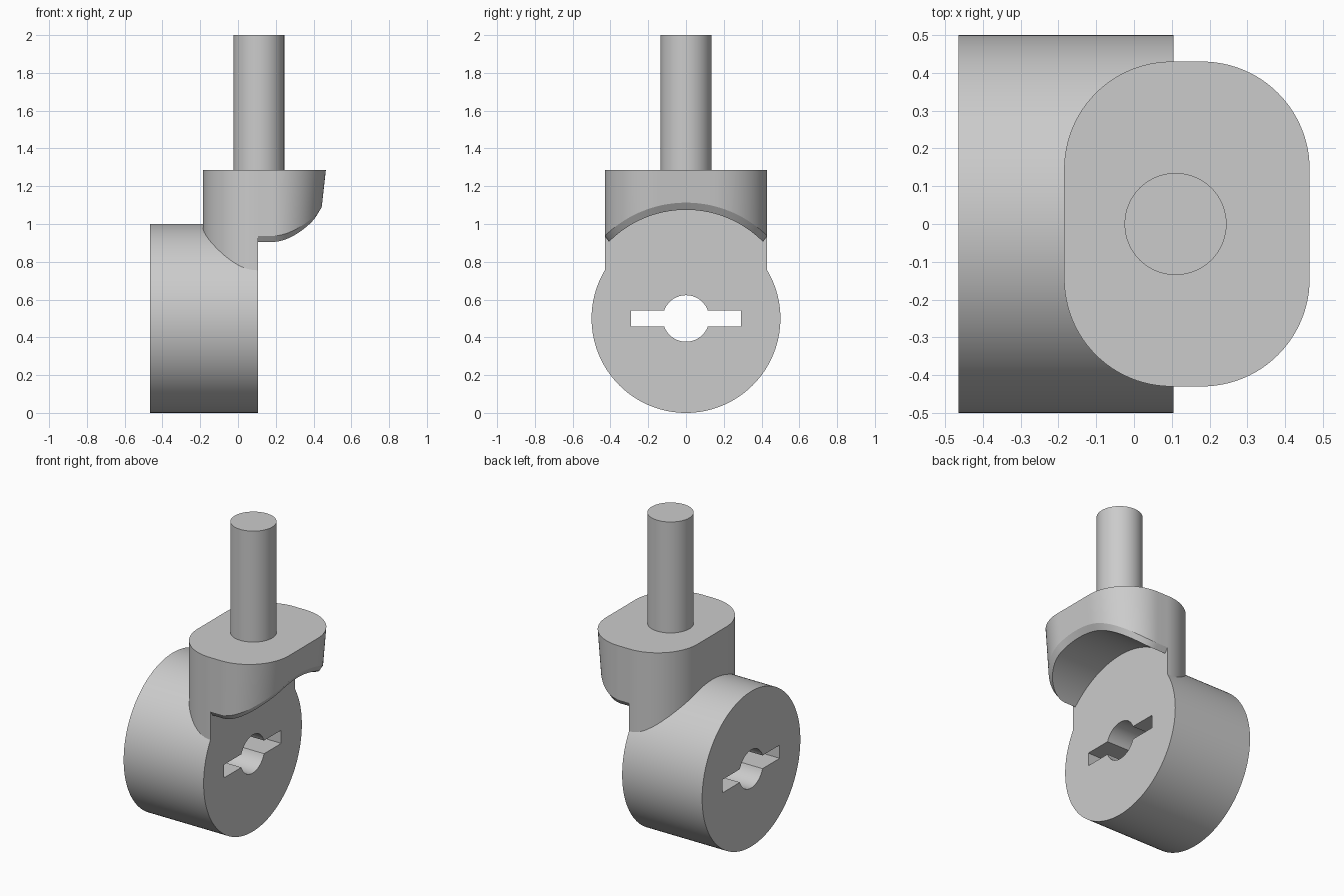
import bpy, bmesh, math
from mathutils import Matrix

cube = bpy.data.objects.get("Cube")
if cube:
    bpy.data.objects.remove(cube, do_unlink=True)

grey = bpy.data.materials.new("plain grey")
grey.use_nodes = True
grey.diffuse_color = (0.6, 0.6, 0.6, 1)
grey.node_tree.nodes["Principled BSDF"].inputs["Base Color"].default_value = (0.6, 0.6, 0.6, 1)

TOP, FACE = 1.285, 0.105        # head top height, wheel face x
AXLE, WHEEL_R = 0.5, 0.5


def finish(ob):
    ob.data.materials.clear()
    ob.data.materials.append(grey)
    bpy.ops.object.select_all(action='DESELECT')
    ob.select_set(True)
    bpy.context.view_layer.objects.active = ob
    bpy.ops.object.shade_smooth_by_angle(angle=math.radians(25))


def arc(cx, cy, r, a0, a1, n):
    return [(cx + r * math.cos(a0 + (a1 - a0) * i / n),
             cy + r * math.sin(a0 + (a1 - a0) * i / n)) for i in range(n + 1)]


# Wheel: disc with a keyed through-hole, extruded along x
def wheel():
    half, r = 0.0425, 0.123
    a = math.asin(half / r)
    upper = [(0.29, half)] + arc(0, 0, r, a, math.pi - a, 24) + [(-0.29, half)]
    keyhole = upper + [(-x, -y) for x, y in upper]
    rim = arc(0, 0, WHEEL_R, 0, 2 * math.pi, 128)[:-1]
    curve = bpy.data.curves.new("wheel", 'CURVE')
    curve.dimensions = '2D'
    curve.fill_mode = 'BOTH'
    curve.extrude = 0.285
    for loop in (rim, keyhole):
        s = curve.splines.new('POLY')
        s.points.add(len(loop) - 1)
        for p, (x, y) in zip(s.points, loop):
            p.co = (x, y, 0, 1)
        s.use_cyclic_u = True
    ob = bpy.data.objects.new("wheel", curve)
    bpy.context.collection.objects.link(ob)
    bpy.ops.object.select_all(action='DESELECT')
    ob.select_set(True)
    bpy.context.view_layer.objects.active = ob
    bpy.ops.object.convert(target='MESH')
    ob = bpy.context.object
    ob.name = "wheel"
    turn = Matrix(((0, 0, 1, FACE - 0.285), (1, 0, 0, 0), (0, 1, 0, AXLE), (0, 0, 0, 1)))
    ob.data.transform(turn)
    bm = bmesh.new()
    bm.from_mesh(ob.data)
    bmesh.ops.remove_doubles(bm, verts=bm.verts, dist=1e-5)
    bmesh.ops.recalc_face_normals(bm, faces=bm.faces)
    bm.to_mesh(ob.data)
    bm.free()
    finish(ob)


# Head: rounded block, its +x side overhanging with an arched, chamfered underside
def head():
    r, yc, xr, xl, low = 0.285, 0.145, 0.18, 0.1, 0.7
    bevel, draft, q = 0.022, 0.11, math.pi / 2

    def side(rad):
        flat = [(xr + rad, yc * (i / 6 - 1)) for i in range(1, 12)]
        return [(FACE, -yc - rad)] + arc(xr, -yc, rad, -q, 0, 24) + flat \
            + arc(xr, yc, rad, 0, q, 24) + [(FACE, yc + rad)]

    def arch(y, rad):
        return AXLE + math.sqrt(rad * rad - y * y)

    def slope(x, z):
        return x - draft * (TOP - z) * max(0, (x - xr) / r)

    bm = bmesh.new()
    new = bm.verts.new
    outer, inner = side(r), side(r - bevel)
    rim = [new((x, y, TOP)) for x, y in outer]
    edge = [new((slope(x, arch(y, 0.613)), y, arch(y, 0.613))) for x, y in outer]
    lip = [new((slope(x, arch(y, 0.575)), y, arch(y, 0.575))) for x, y in inner]
    back = [lip[0]] + [new((FACE, y, arch(y, 0.575))) for x, y in inner[1:-1]] + [lip[-1]]
    for a, b in ((rim, edge), (edge, lip), (lip, back)):
        for i in range(len(a) - 1):
            vs = list(dict.fromkeys((a[i], a[i + 1], b[i + 1], b[i])))
            bm.faces.new(vs)

    # neck running down into the wheel
    left = [(FACE, yc + r)] + arc(xl, yc, r, q, 2 * q, 24) \
        + arc(xl, -yc, r, 2 * q, 3 * q, 24) + [(FACE, -yc - r)]
    upper = [rim[-1]] + [new((x, y, TOP)) for x, y in left[1:-1]] + [rim[0]]
    lower = [new((x, y, low)) for x, y in left]
    for i in range(len(left) - 1):
        vs = [upper[i], upper[i + 1], lower[i + 1], lower[i]]
        if i == 0:
            vs.append(edge[-1])
        if i == len(left) - 2:
            vs.insert(2, edge[0])
        bm.faces.new(vs)
    bm.faces.new(rim + upper[1:-1])
    bm.faces.new(lower)
    bm.faces.new([lower[-1], edge[0]] + back + [edge[-1], lower[0]])
    bmesh.ops.recalc_face_normals(bm, faces=bm.faces)
    me = bpy.data.meshes.new("head")
    bm.to_mesh(me)
    bm.free()
    ob = bpy.data.objects.new("head", me)
    bpy.context.collection.objects.link(ob)
    finish(ob)


wheel()
head()

# Stem
base = TOP - 0.02
bpy.ops.mesh.primitive_cylinder_add(vertices=64, radius=0.135, depth=2 - base,
                                    location=(0.11, 0, (2 + base) / 2))
stem = bpy.context.object
stem.name = "stem"
finish(stem)
